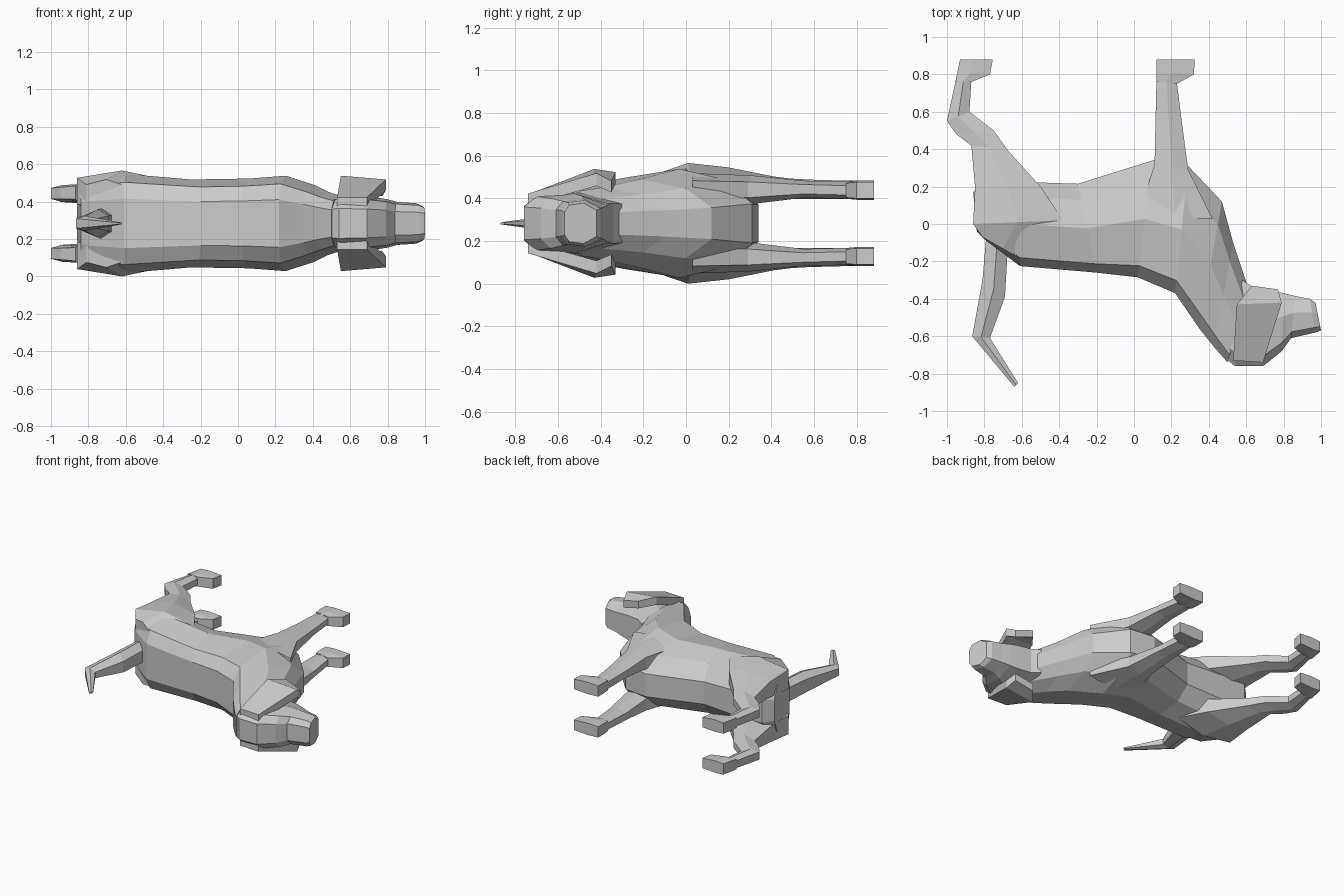
import bpy, bmesh

MID = 0.283  # the animal lies on its side: z is its left-right axis

TRUNK = [(0, .5), (.1, .83), (.5, 1), (.82, .8), (1, .36)]
SKULL = [(0, .55), (.15, .9), (.6, 1), (1, .65)]
LIMB = [(0, .65), (.5, 1), (1, .55)]
FLAP = [(0, 1), (1, 1)]
FOOT = [(0, .9), (.4, 1), (1, .85)]


def loft(name, rings, profile, side=1, shear=0):
    """Rings: ax, ay, bx, by, inner, outer (lateral offsets from the midline)."""
    bm = bmesh.new()
    loops = []
    outline = profile + [(u, -w) for u, w in reversed(profile)]
    for k, (ax, ay, bx, by, inner, outer) in enumerate(rings):
        c, h = (inner + outer) / 2, (outer - inner) / 2
        s = shear * k / (len(rings) - 1)
        loops.append([bm.verts.new((ax + (bx - ax) * u, ay + (by - ay) * u,
                                    MID + side * (c + h * w - s * u)))
                      for u, w in outline])
    n = len(outline)
    for p, q in zip(loops, loops[1:]):
        for i in range(n):
            j = (i + 1) % n
            bm.faces.new((p[i], p[j], q[j], q[i]))
    bm.faces.new(loops[0])
    bm.faces.new(loops[-1])
    bmesh.ops.recalc_face_normals(bm, faces=bm.faces)
    mesh = bpy.data.meshes.new(name)
    bm.to_mesh(mesh)
    bm.free()
    ob = bpy.data.objects.new(name, mesh)
    bpy.context.collection.objects.link(ob)
    return ob


def centred(rows):
    return [(*r[:4], -r[4], r[4]) for r in rows]


# Trunk and neck, rump to throat (spine point, belly point, half width)
loft("body", centred([
    (-.84, -.04, -.86, .17, .215),
    (-.79, -.09, -.80, .23, .24),
    (-.61, -.225, -.60, .225, .265),
    (-.20, -.26, -.30, .215, .235),
    (.02, -.285, .10, .34, .24),
    (.22, -.37, .29, .31, .255),
    (.35, -.56, .47, .12, .205),
    (.43, -.66, .53, -.10, .17),
    (.50, -.74, .61, -.34, .145)]), TRUNK)

# Skull and muzzle
loft("head", centred([
    (.49, -.72, .58, -.30, .14),
    (.54, -.76, .64, -.34, .145),
    (.69, -.76, .75, -.36, .14),
    (.79, -.68, .80, -.37, .13),
    (.84, -.61, .86, -.385, .115),
    (.97, -.58, .94, -.40, .108),
    (1.0, -.57, .97, -.42, .095)]), SKULL)

# Tail
loft("tail", centred([
    (-.78, .05, -.67, -.05, .085),
    (-.81, -.30, -.69, -.39, .075),
    (-.865, -.60, -.77, -.61, .04),
    (-.64, -.87, -.62, -.85, .006)]), LIMB)

HIND = [(-.81, -.07, -.60, -.19, .08, .235),
        (-.86, .00, -.38, .02, .06, .283),
        (-.85, .20, -.50, .20, .08, .262),
        (-.87, .42, -.68, .40, .11, .22),
        (-.95, .48, -.75, .50, .115, .21),
        (-1.0, .55, -.88, .60, .115, .205),
        (-.955, .76, -.87, .76, .115, .2)]
HIND_FOOT = [(-.955, .76, -.87, .76, .115, .2),
             (-.945, .81, -.77, .80, .11, .2),
             (-.93, .88, -.755, .88, .11, .2)]
FORE = [(.02, .03, .42, .03, .08, .235),
        (.11, .32, .29, .29, .09, .225),
        (.115, .55, .255, .55, .12, .2),
        (.12, .76, .23, .75, .115, .195)]
FORE_FOOT = [(.12, .76, .23, .75, .115, .195),
             (.12, .81, .32, .80, .11, .2),
             (.12, .88, .325, .88, .11, .2)]
EAR = [(.53, -.73, .69, -.74, .085, .14),
       (.55, -.43, .79, -.42, .195, .255),
       (.63, -.33, .77, -.35, .185, .24)]

# Paired legs, feet and ears
for label, side in (("left", 1), ("right", -1)):
    loft(label + "_hind_leg", HIND, LIMB, side)
    loft(label + "_hind_foot", HIND_FOOT, FOOT, side)
    loft(label + "_front_leg", FORE, LIMB, side)
    loft(label + "_front_foot", FORE_FOOT, FOOT, side)
    loft(label + "_ear", EAR, FLAP, side, .04)
